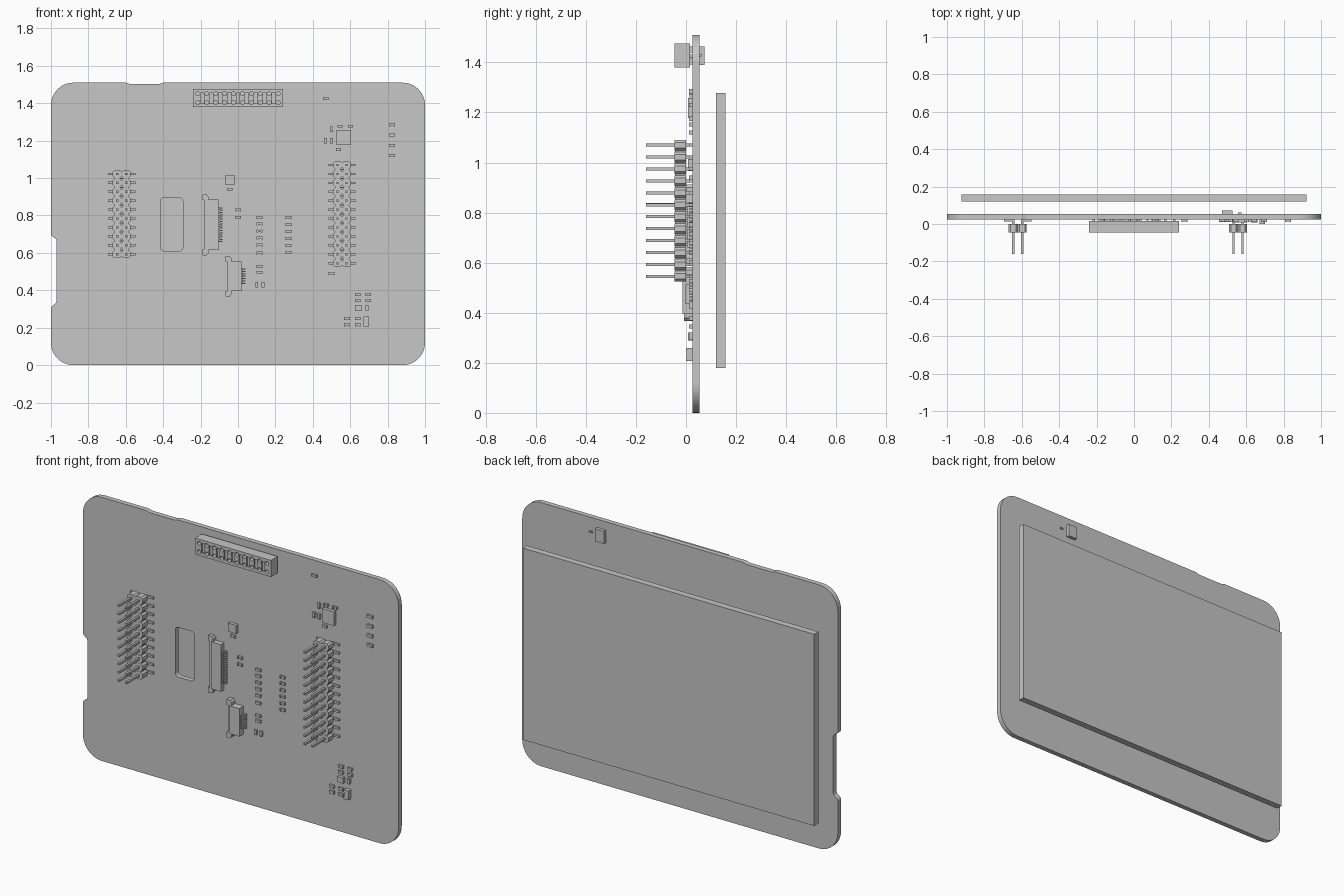
import bpy, bmesh, math
from mathutils import Matrix, Vector

cube = bpy.data.objects.get("Cube")
if cube:
    bpy.data.objects.remove(cube)

grey = bpy.data.materials.new("light_grey")
grey.use_nodes = True
COLOUR = (0.57, 0.57, 0.57, 1)
grey.diffuse_color = COLOUR
grey.node_tree.nodes["Principled BSDF"].inputs["Base Color"].default_value = COLOUR

FACE = 0.025     # front face of the board
BACK = 0.054     # rear face of the board
PITCH = 0.0477   # spacing of connector pins


def make(name, bm):
    bmesh.ops.recalc_face_normals(bm, faces=bm.faces)
    mesh = bpy.data.meshes.new(name)
    bm.to_mesh(mesh)
    bm.free()
    mesh.materials.append(grey)
    obj = bpy.data.objects.new(name, mesh)
    bpy.context.collection.objects.link(obj)
    return obj


def box(bm, x0, x1, y0, y1, z0, z1):
    mid = Vector((x0 + x1, y0 + y1, z0 + z1)) / 2
    size = Matrix.Diagonal((x1 - x0, y1 - y0, z1 - z0, 1))
    bmesh.ops.create_cube(bm, size=1, matrix=Matrix.Translation(mid) @ size)


def prism(bm, outline, y0, y1):
    face = bm.faces.new([bm.verts.new((x, y0, z)) for x, z in outline])
    out = bmesh.ops.extrude_face_region(bm, geom=[face])
    moved = [v for v in out["geom"] if isinstance(v, bmesh.types.BMVert)]
    bmesh.ops.translate(bm, verts=moved, vec=(0, y1 - y0, 0))
    # the extrusion leaves the first cap in place only when it is rebuilt
    if not face.is_valid:
        bmesh.ops.holes_fill(bm, edges=[e for e in bm.edges if e.is_boundary])


def arc(cx, cz, r, start, steps=10):
    angles = [math.radians(start + 90 * i / steps) for i in range(steps + 1)]
    return [(cx + r * math.cos(a), cz + r * math.sin(a)) for a in angles]


def rounded(x0, x1, z0, z1, r, steps=6):
    return (arc(x1 - r, z1 - r, r, 0, steps) + arc(x0 + r, z1 - r, r, 90, steps)
            + arc(x0 + r, z0 + r, r, 180, steps) + arc(x1 - r, z0 + r, r, 270, steps))


def cut(obj, cutter):
    cutter.hide_render = True
    cutter.hide_set(True)
    cutter.display_type = 'WIRE'
    mod = obj.modifiers.new("cut", 'BOOLEAN')
    mod.object = cutter
    mod.operation = 'DIFFERENCE'
    mod.solver = 'EXACT'


# Circuit board with edge notches and a cable slot
TOP, R = 1.51, 0.12
outline = arc(1 - R, TOP - R, R, 0)
outline += [(-.4, TOP), (-.42, TOP - .007), (-.58, TOP - .007), (-.6, TOP)]
outline += arc(R - 1, TOP - R, R, 90)
outline += [(-1, .7), (-.995, .69), (-.975, .675), (-.97, .66),
            (-.97, .345), (-.975, .33), (-.995, .315), (-1, .305)]
outline += arc(R - 1, R, R, 180) + arc(1 - R, R, R, 270)
bm = bmesh.new()
prism(bm, outline, FACE, BACK)
board = make("circuit_board", bm)
bm = bmesh.new()
prism(bm, rounded(-.415, -.295, .61, .895, .02), 0, .08)
cut(board, make("slot_cutter", bm))

# Display panel behind the board
bm = bmesh.new()
box(bm, -.923, .923, .12, .158, .18, 1.278)
make("display_panel", bm)


# Double row pin headers
def pin_header(name, cx, z0, rows):
    bm = bmesh.new()
    w, h, c = .048, .021, .01
    for i in range(rows):
        z = z0 + i * PITCH
        # narrow web joining each row of housing to the next
        if i:
            box(bm, cx - w + c, cx + w - c, -.044, -.001, z - PITCH + h, z - h)
        for s in (-1, 1):
            # each housing cell is an octagon holding one pin
            m = cx + s * w / 2
            a = w / 2
            prism(bm, [(m - a, z - h + c), (m - a + c, z - h), (m + a - c, z - h),
                       (m + a, z - h + c), (m + a, z + h - c), (m + a - c, z + h),
                       (m - a + c, z + h), (m - a, z + h - c)], -.045, 0)
            p = .006
            box(bm, m - p, m + p, -.16, FACE - .002, z - p, z + p)
            foot = sorted((m, cx + s * .073))
            box(bm, *foot, .014, FACE, z - p, z + p)
    make(name, bm)


pin_header("right_pin_header", -.622, .593, 10)
pin_header("left_pin_header", .556, .545, 12)

# Top socket with round openings, relief slots and solder feet
bm = bmesh.new()
box(bm, -.24, .24, -.045, .016, 1.38, 1.475)
socket = make("top_socket", bm)
holes, feet = bmesh.new(), bmesh.new()
turn = Matrix.Rotation(math.pi / 2, 4, 'X')
for i in range(10):
    x = (i - 4.5) * PITCH
    for s in (-1, 1):
        z = 1.4275 + s * PITCH / 2
        bmesh.ops.create_cone(holes, cap_ends=True, segments=12, radius1=.011,
                              radius2=.011, depth=.06,
                              matrix=Matrix.Translation((x, -.045, z)) @ turn)
        box(feet, x - .006, x + .006, .01, FACE, z - .012, z + .012)
    if i:
        m = x - PITCH / 2
        box(holes, m - .009, m + .009, -.06, -.036, 1.4, 1.455)
cut(socket, make("socket_hole_cutter", holes))
make("socket_feet", feet)


# Flat cable connectors: latch bar, housing and fine contacts
def cable_connector(name, x0, z_mid, half, pin_half, pins, front):
    bm = bmesh.new()
    x1, x2, x3 = x0 + .032, x0 + .085, x0 + .107
    ear = half - .03
    prism(bm, [(x0 + .008, z_mid - ear), (x0, z_mid - ear), (x0, z_mid - half),
               (x1 - .01, z_mid - half), (x1, z_mid - half + .012),
               (x1, z_mid + half - .012), (x1 - .01, z_mid + half),
               (x0, z_mid + half), (x0, z_mid + ear), (x0 + .008, z_mid + ear)],
          front + .006, FACE)
    inner = half - .028
    box(bm, x1 - .01, x2, front, FACE, z_mid - inner, z_mid + inner)
    box(bm, x2 - .01, x2 + .006, front + .01, FACE, z_mid - pin_half, z_mid + pin_half)
    step = 2 * pin_half / (pins - 1)
    for i in range(pins):
        z = z_mid - pin_half + i * step
        box(bm, x2, x3, FACE - .012, FACE, z - step / 4, z + step / 4)
    make(name, bm)


cable_connector("large_cable_connector", -.19, .75, .163, .09, 16, -.005)
cable_connector("small_cable_connector", -.067, .475, .108, .038, 7, -.014)


# Small chip parts with raised end terminals
def chips(name, spots, w=.03, h=.015, depth=.013):
    bm = bmesh.new()
    for x, z in spots:
        a, b = w / 2, h / 2
        box(bm, x - a, x + a, FACE - depth + .001, FACE, z - b + .001, z + b - .001)
        for s in (-1, 1):
            if w > h:
                ends = sorted((x + s * a, x + s * a * .5))
                box(bm, *ends, FACE - depth, FACE, z - b, z + b)
            else:
                ends = sorted((z + s * b, z + s * b * .5))
                box(bm, x - a, x + a, FACE - depth, FACE, *ends)
    make(name, bm)


chips("inner_resistor_column", [(.115, z) for z in
      (.79, .755, .717, .68, .643, .6, .527, .497)])
chips("outer_resistor_column", [(.27, .79 - i * .0375) for i in range(6)])
chips("edge_resistor_column", [(.823, 1.285 - i * .055) for i in range(4)], .034, .017)
chips("centre_resistors", [(0, .83), (0, .79), (-.045, .94), (.5, .49), (.47, 1.425)])
chips("controller_capacitors", [(.545, 1.277), (.602, 1.277), (.537, 1.152)], .028)
chips("controller_upright_capacitors", [(.5, 1.262), (.468, 1.2), (.5, 1.2)], .016, .03)
chips("connector_capacitors", [(.1, .43), (.134, .43)], .015, .028)
chips("power_capacitors", [(x, z) for x in (.64, .697) for z in (.377, .345)]
      + [(x, z) for x in (.583, .64) for z in (.249, .216)], .03, .017)
chips("power_upright_capacitor", [(.69, .307)], .015, .03)
chips("power_inductor", [(.685, .233)], .03, .053, .025)


# Square integrated circuits
def package(name, x, z, w, h, depth):
    bm = bmesh.new()
    box(bm, x - w / 2, x + w / 2, FACE - depth, FACE, z - h / 2, z + h / 2)
    make(name, bm)


package("controller_chip", .565, 1.217, .076, .08, .018)
package("sensor_chip", -.043, .99, .053, .048, .018)
package("power_chip", .643, .305, .037, .032, .018)

# Sensor and tiny component on the rear face
bm = bmesh.new()
box(bm, .47, .527, BACK, .073, 1.39, 1.463)
make("rear_sensor", bm)
bm = bmesh.new()
box(bm, .556, .574, BACK, .061, 1.424, 1.433)
make("rear_resistor", bm)
